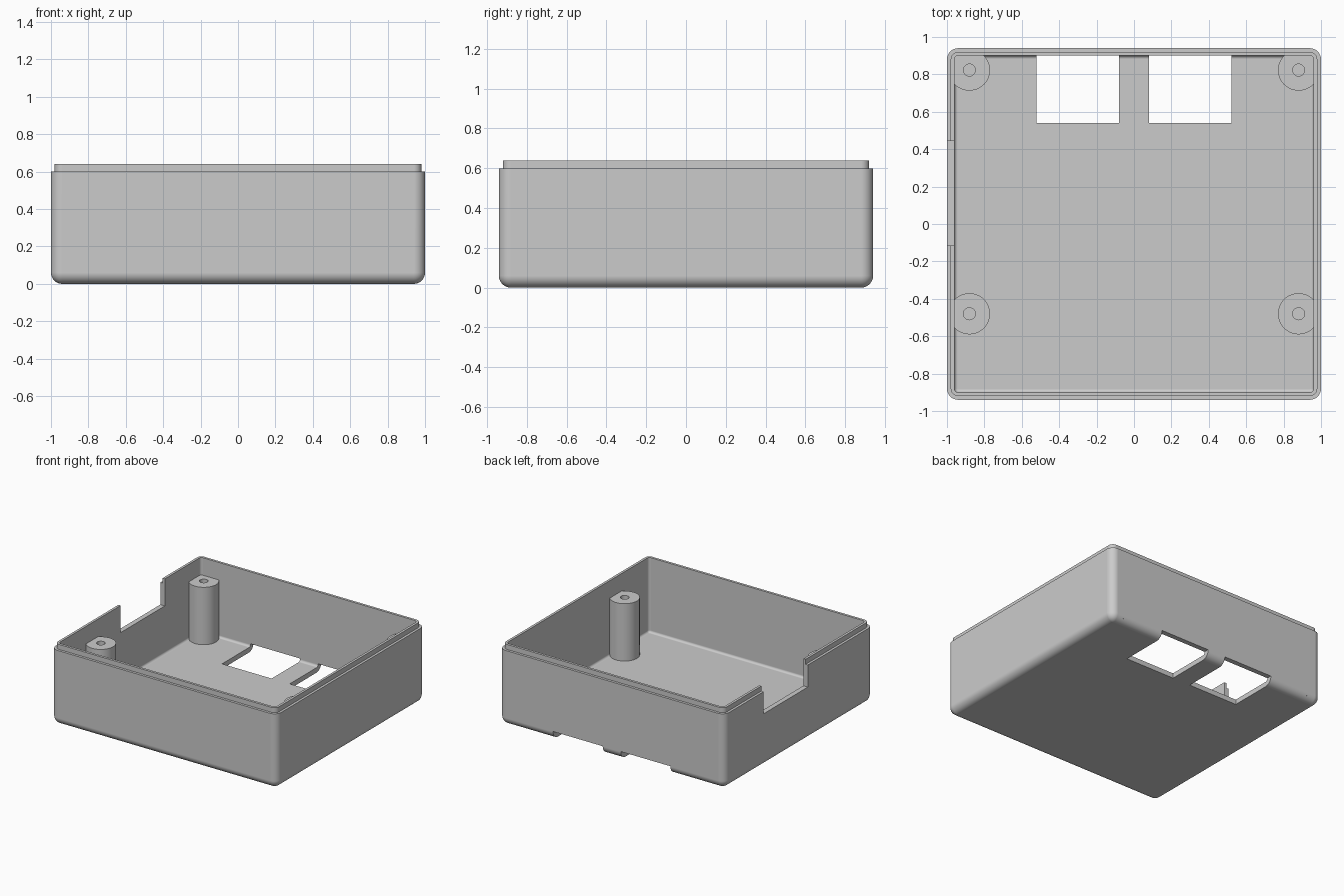
import bpy
import bmesh
from math import sin, cos, pi, radians
from mathutils import Matrix

if "Cube" in bpy.data.objects:
    bpy.data.objects.remove(bpy.data.objects["Cube"], do_unlink=True)

HALF_X, HALF_Y = 1.0, 0.94
RADIUS, WALL = 0.06, 0.04
RIM, LIP = 0.60, 0.64

grey = bpy.data.materials.new("light_grey_plastic")
grey.use_nodes = True
colour = (0.6, 0.6, 0.6, 1)
grey.diffuse_color = colour
grey.node_tree.nodes["Principled BSDF"].inputs["Base Color"].default_value = colour


def make_object(name, bm):
    bmesh.ops.recalc_face_normals(bm, faces=bm.faces)
    mesh = bpy.data.meshes.new(name)
    bm.to_mesh(mesh)
    bm.free()
    mesh.materials.append(grey)
    obj = bpy.data.objects.new(name, mesh)
    bpy.context.collection.objects.link(obj)
    return obj


def ring(bm, inset, z, steps=8):
    """Rounded rectangle set in from the outer wall."""
    r = max(RADIUS - inset, 0.002)
    cx, cy = HALF_X - inset - r, HALF_Y - inset - r
    verts = []
    for i, (sx, sy) in enumerate([(1, 1), (-1, 1), (-1, -1), (1, -1)]):
        for k in range(steps + 1):
            a = (i + k / steps) * pi / 2
            verts.append(bm.verts.new((sx * cx + r * cos(a), sy * cy + r * sin(a), z)))
    return verts


def fillet(inset, z, r, steps=8):
    """Quarter-round from a floor up to a wall, as (inset, z) pairs."""
    angles = [k / steps * pi / 2 for k in range(steps + 1)]
    return [(inset + r * (1 - sin(a)), z + r * (1 - cos(a))) for a in angles]


def box(name, x, y, z):
    bm = bmesh.new()
    bmesh.ops.create_cube(bm, size=1)
    for v in bm.verts:
        for i, (lo, hi) in enumerate((x, y, z)):
            v.co[i] = lo if v.co[i] < 0 else hi
    return make_object(name, bm)


def cylinder(name, x, y, radius, z0, z1):
    bm = bmesh.new()
    bmesh.ops.create_cone(bm, cap_ends=True, segments=48, radius1=radius, radius2=radius,
                          depth=z1 - z0, matrix=Matrix.Translation((x, y, (z0 + z1) / 2)))
    return make_object(name, bm)


def combine(target, tool, operation):
    tool.hide_render = True
    mod = target.modifiers.new(tool.name, "BOOLEAN")
    mod.operation, mod.solver, mod.object = operation, "EXACT", tool
    bpy.ops.object.modifier_apply(modifier=mod.name)
    bpy.data.objects.remove(tool, do_unlink=True)


# Open tray: outer fillet, stepped rim, inner fillet
profile = fillet(0, 0, RADIUS)
profile += [(0, RIM), (WALL / 2, RIM), (WALL / 2, LIP), (WALL, LIP)]
profile += reversed(fillet(WALL, WALL, 0.018))
bm = bmesh.new()
rings = [ring(bm, d, z) for d, z in profile]
for low, high in zip(rings, rings[1:]):
    for i in range(len(low)):
        j = (i + 1) % len(low)
        bm.faces.new((low[i], low[j], high[j], high[i]))
bm.faces.new(rings[0])
bm.faces.new(rings[-1])
case = make_object("case_tray", bm)

bpy.ops.object.select_all(action="DESELECT")
bpy.context.view_layer.objects.active = case
case.select_set(True)

# Screw posts in the corners of the circuit board
for x in (-0.88, 0.88):
    for y in (-0.48, 0.823):
        combine(case, cylinder("screw_post", x, y, 0.11, 0.03, 0.5), "UNION")
        combine(case, cylinder("screw_hole", x, y, 0.032, 0.1, 0.6), "DIFFERENCE")

# Two openings through the floor and the foot of the back wall
for lo, hi in ((-0.52, -0.08), (0.08, 0.52)):
    combine(case, box("floor_opening", (lo, hi), (0.54, 1.1), (-0.1, 0.063)), "DIFFERENCE")

# Notch in the rim of the right wall
combine(case, box("wall_notch", (-1.1, -0.95), (-0.115, 0.445), (0.423, 0.8)), "DIFFERENCE")

# Smooth fillets, crisp edges, flat walls
bpy.ops.object.shade_smooth_by_angle(angle=radians(30))
weighted = case.modifiers.new("flat_walls", "WEIGHTED_NORMAL")
weighted.keep_sharp = True
